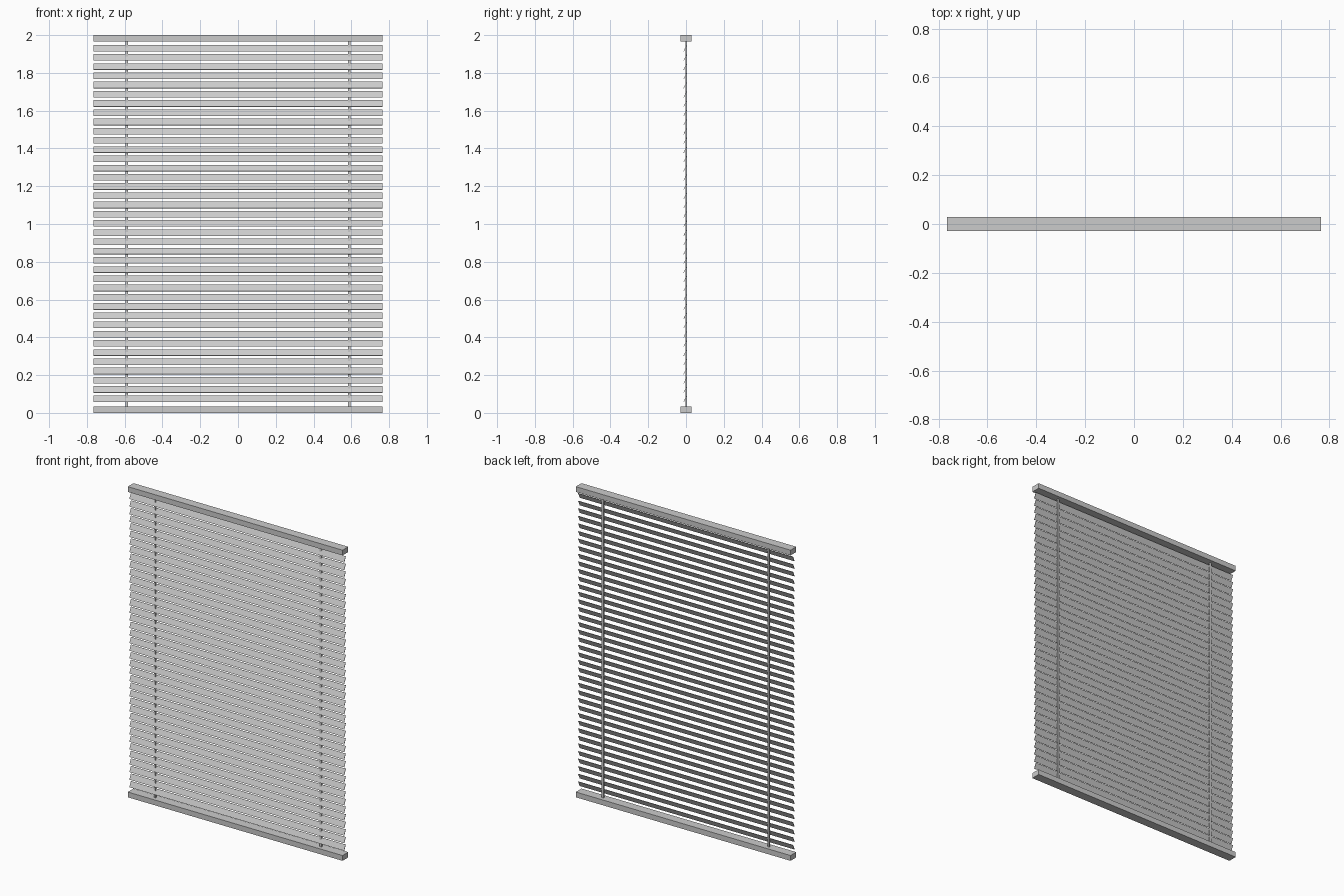
import bpy
import math

if "Cube" in bpy.data.objects:
    bpy.data.objects.remove(bpy.data.objects["Cube"])

HALF_W = 0.765
N_SLATS = 39
Z_LOW, Z_HIGH = 0.075, 1.931      # first and last slat centres


def box(name, size, loc, tilt=0.0):
    bpy.ops.mesh.primitive_cube_add(size=1, location=loc)
    ob = bpy.context.object
    ob.name = name
    ob.scale = size
    bpy.ops.object.transform_apply(location=False, rotation=False, scale=True)
    ob.rotation_euler.x = tilt
    return ob


# head rail and bottom rail
box("head_rail", (2 * HALF_W, 0.058, 0.034), (0, 0, 1.983))
box("bottom_rail", (2 * HALF_W, 0.058, 0.034), (0, 0, 0.017))

# tilted slats: lower edge to the front, upper edge to the back
rise, depth = 0.034, 0.016
slat = box("slats", (2 * HALF_W, math.hypot(rise, depth), 0.0025),
           (0, -0.004, Z_LOW), math.atan2(rise, depth))
bpy.ops.object.transform_apply(location=False, rotation=True, scale=False)
arr = slat.modifiers.new("stack", 'ARRAY')
arr.count = N_SLATS
arr.use_relative_offset = False
arr.use_constant_offset = True
arr.constant_offset_displace = (0, 0, (Z_HIGH - Z_LOW) / (N_SLATS - 1))

# flat ladder tapes running between the rails
for side, x in (("left", -0.59), ("right", 0.59)):
    box(side + "_cord", (0.013, 0.009, 1.95), (x, 0.001, 1.0))
